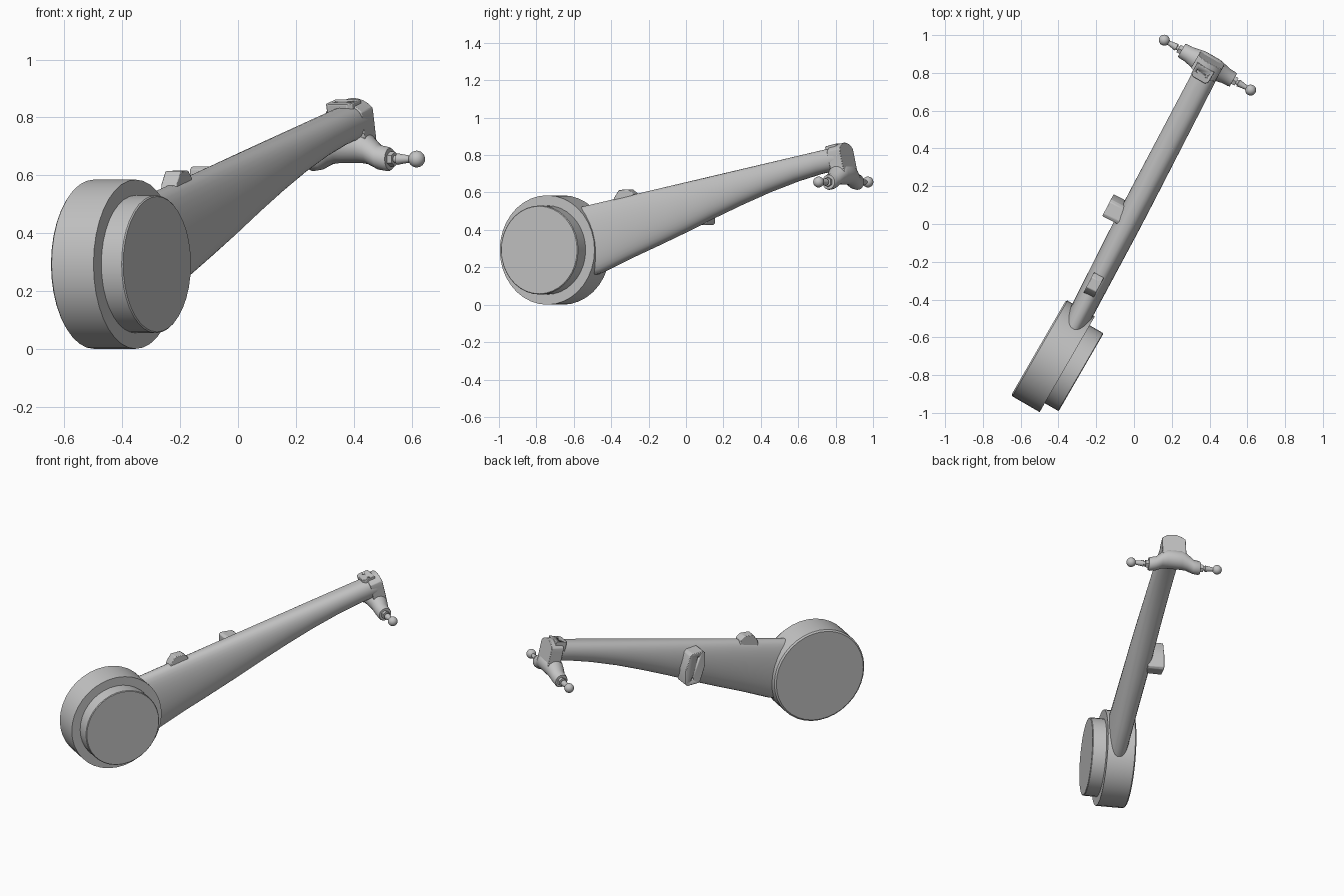
import bpy, bmesh
from math import sin, cos, pi, radians, copysign
from mathutils import Vector

if "Cube" in bpy.data.objects:
    bpy.data.objects.remove(bpy.data.objects["Cube"])


def material(name, value):
    m = bpy.data.materials.new(name)
    m.use_nodes = True
    colour = (value, value, value, 1)
    m.diffuse_color = colour
    m.node_tree.nodes["Principled BSDF"].inputs["Base Color"].default_value = colour
    return m


GREY = material("plain grey", 0.55)

UP = Vector((0, 0, 1))
ALONG = Vector((cos(radians(60)), sin(radians(60)), 0))   # horizontal, hub to head
ACROSS = Vector((ALONG.y, -ALONG.x, 0))                   # hub and cross bar axis
ARM = Vector((1, 1.92, 0)).normalized()
ARM_SIDE = Vector((ARM.y, -ARM.x, 0))


def finish(bm, name, bevel=0):
    bmesh.ops.recalc_face_normals(bm, faces=bm.faces)
    mesh = bpy.data.meshes.new(name)
    bm.to_mesh(mesh)
    bm.free()
    mesh.materials.append(GREY)
    ob = bpy.data.objects.new(name, mesh)
    bpy.context.collection.objects.link(ob)
    bpy.ops.object.select_all(action='DESELECT')
    ob.select_set(True)
    bpy.context.view_layer.objects.active = ob
    if bevel:
        mod = ob.modifiers.new("soft edges", 'BEVEL')
        mod.width, mod.segments, mod.limit_method = bevel, 2, 'ANGLE'
    bpy.ops.object.shade_smooth_by_angle(angle=radians(35))
    return ob


def loft(name, rings, bevel=0):
    """Skin a series of equal rings and cap both ends."""
    bm = bmesh.new()
    loops = [[bm.verts.new(p) for p in ring] for ring in rings]
    for a, b in zip(loops, loops[1:]):
        for i in range(len(a)):
            j = (i + 1) % len(a)
            bm.faces.new((a[i], a[j], b[j], b[i]))
    bm.faces.new(loops[0])
    bm.faces.new(loops[-1])
    return finish(bm, name, bevel)


def circle(centre, radius, e1, e2, sides):
    return [centre + radius * (cos(2 * pi * i / sides) * e1 + sin(2 * pi * i / sides) * e2)
            for i in range(sides)]


def turned(name, origin, axis, e1, profile, sides):
    """Round part from (distance along axis, radius) pairs."""
    e2 = axis.cross(e1)
    return loft(name, [circle(origin + axis * d, r, e1, e2, sides) for d, r in profile])


def prism(name, origin, e1, e2, outline, depth, bevel=0):
    """Extrude an outline drawn in the e1, e2 plane."""
    push = e1.cross(e2).normalized() * depth
    ring = [origin + e1 * a + e2 * b for a, b in outline]
    return loft(name, [ring, [p + push for p in ring]], bevel)


def drill(target, name, centre, axis, e1, radius, depth):
    """Cut a blind screw hole with a hidden cutter."""
    cutter = turned(name, centre, axis, e1, [(-depth, radius), (0.02, radius)], 12)
    cutter.hide_render = True
    cutter.hide_viewport = True
    mod = target.modifiers.new(name, 'BOOLEAN')
    mod.operation, mod.solver, mod.object = 'DIFFERENCE', 'EXACT', cutter


# Hub: wide drum with a smaller drum on its outer face
hub = Vector((-0.505, -0.655, 0.2925))
turned("hub_drum", hub, ACROSS, UP,
       [(0, 0.283), (0.008, 0.2925), (0.175, 0.2925)], 36)
turned("hub_cover", hub, ACROSS, UP,
       [(0.16, 0.238), (0.256, 0.238), (0.26, 0.234)], 36)


# Arm: tall bowed section at the hub tapering to nearly round at the head
def arm_x(y):
    return -0.29 + (y + 0.49) / 1.92


def arm_top(y):
    return 0.525 + 0.235 * (y + 0.55)


def arm_ring(y, bottom, r):
    centre = Vector((arm_x(y), y, (arm_top(y) + bottom) / 2))
    half = (arm_top(y) - bottom) / 2
    ring = []
    for i in range(32):
        a = 2 * pi * (i + 0.5) / 32
        side = copysign(abs(cos(a)) ** 0.75, cos(a))
        ring.append(centre + ARM_SIDE * r * side + UP * half * sin(a) / sin(pi * 15.5 / 32 + pi / 64))
    return ring


arm_stations = [(-0.6, 0.12, 0.062), (-0.45, 0.17, 0.064), (-0.3, 0.245, 0.066), (-0.15, 0.315, 0.068),
                (0, 0.387, 0.07), (0.15, 0.463, 0.07), (0.3, 0.535, 0.069), (0.45, 0.602, 0.068),
                (0.6, 0.66, 0.067), (0.72, 0.698, 0.066), (0.82, 0.722, 0.065)]
loft("arm", [arm_ring(*station) for station in arm_stations])

# Head: round block with flat sides, pitched with the arm
pitch = radians(13)
head_axis = ALONG * cos(pitch) + UP * sin(pitch)
head_up = UP * cos(pitch) - ALONG * sin(pitch)
half_width, head_r = 0.073, 0.094
outline = []
for i in range(40):
    a = 2 * pi * (i + 0.5) / 40
    outline.append((max(-half_width, min(half_width, head_r * cos(a))), head_r * sin(a)))
face = Vector((0.41, 0.868, 0.776))
prism("head", face - head_axis * 0.08, -ACROSS, head_up, outline, 0.08, 0.003)

# Mounting pad with two screw holes on top of the head
pad = Vector((0.361, 0.795, 0.848))
pad_outline = [(-0.052, -0.024), (-0.038, -0.038), (0.038, -0.038), (0.052, -0.024), (0.052, 0.04), (-0.052, 0.04)]
pad_block = prism("head_pad", pad - head_up * 0.055, ACROSS, head_axis, pad_outline, 0.06, 0.003)
for side, s in (("left", 1), ("right", -1)):
    drill(pad_block, side + "_pad_hole_cutter", pad + ACROSS * s * 0.026, head_up, ACROSS, 0.008, 0.015)

# Cross bar under the head, drooping to both ends
bar = Vector((0.389, 0.841, 0))
half_bar = [(0.158, 0.656, 0.038), (0.15, 0.656, 0.042), (0.115, 0.662, 0.043),
            (0.075, 0.69, 0.052), (0.045, 0.70, 0.058)]
stations = [(-s, z, r) for s, z, r in half_bar] + [(s, z, r) for s, z, r in reversed(half_bar)]
loft("cross_bar", [circle(bar + ACROSS * s + UP * z, r, ALONG, UP, 24) for s, z, r in stations])

# Ball studs at both ends of the bar
for side, s in (("left", 1), ("right", -1)):
    axis = ACROSS * s
    tip = bar + UP * 0.656
    turned(side + "_nut", tip + axis * 0.155, axis, UP, [(0, 0.026), (0.022, 0.026)], 6)
    turned(side + "_stud", tip + axis * 0.175, axis, UP,
           [(0, 0.013), (0.012, 0.013), (0.014, 0.02), (0.03, 0.017), (0.07, 0.011), (0.085, 0.011)], 16)
    ball = bmesh.new()
    bmesh.ops.create_uvsphere(ball, u_segments=20, v_segments=12, radius=0.029)
    bmesh.ops.translate(ball, verts=ball.verts, vec=tip + axis * 0.264)
    finish(ball, side + "_ball")

# Wedge tab on the top edge of the arm near the hub
tab = Vector((arm_x(-0.32) - 0.01, -0.32, 0.54))
tab_outline = [(-0.065, 0), (-0.06, 0.03), (-0.03, 0.074), (0.03, 0.076), (0.055, 0.055), (0.06, 0)]
prism("top_tab", tab - ARM_SIDE * 0.03, ARM, UP, tab_outline, 0.06, 0.004)

# Side bracket: slanted six-sided boss with two holes on the inner flank
boss = Vector((-0.138, 0.10, 0.53))
boss_outline = [(-0.065, 0.09), (-0.05, 0.1), (0.02, 0.097), (0.035, 0.085), (0.065, -0.005),
                (0.065, -0.095), (0.05, -0.105), (-0.02, -0.1), (-0.035, -0.085), (-0.065, 0.005)]
bracket = prism("side_bracket", boss, ARM, UP, boss_outline, 0.1, 0.004)
for name, a, b in (("upper", -0.02, 0.065), ("lower", 0.02, -0.065)):
    drill(bracket, name + "_bracket_hole_cutter", boss + ARM * a + UP * b, -ARM_SIDE, UP, 0.008, 0.015)
